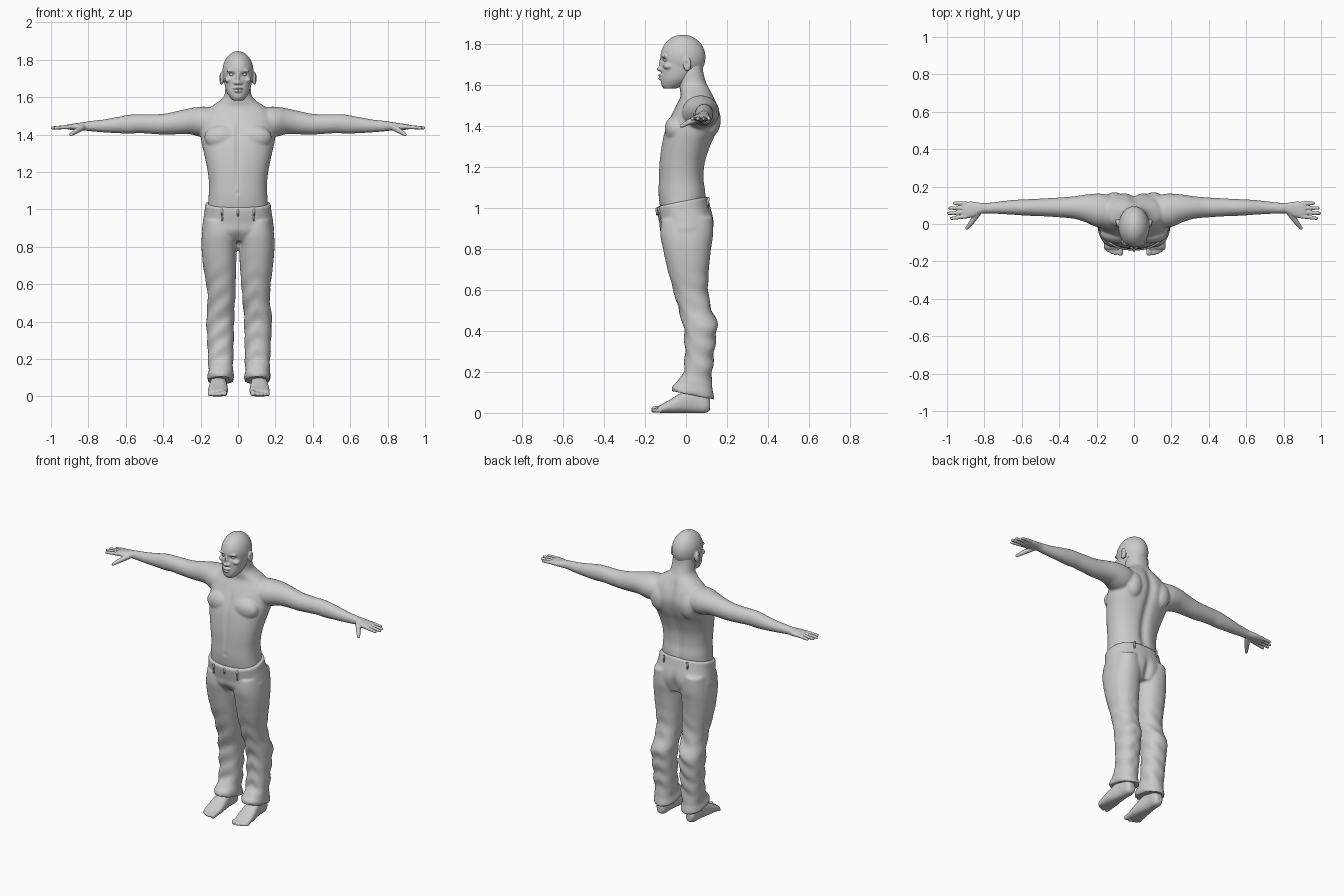
import bpy, bmesh, math
from mathutils import Vector, Matrix

EXP = math.exp


def spline(rows, sub=6):
    """Catmull-Rom through rows of numbers."""
    out, n = [], len(rows)
    for i in range(n - 1):
        a, b, c, d = rows[max(i - 1, 0)], rows[i], rows[i + 1], rows[min(i + 2, n - 1)]
        for k in range(sub):
            t = k / sub
            out.append([0.5 * (2 * q + (r - p) * t + (2 * p - 5 * q + 4 * r - s) * t * t
                               + (3 * q - p - 3 * r + s) * t ** 3) for p, q, r, s in zip(a, b, c, d)])
    return out + [list(rows[-1])]


def loft(bm, axis, rows, side=1, power=2.3, n=48):
    """Closed tube; each row is (station, u0, u1, v0, v1) across the axis."""
    rings = []
    for t, u0, u1, v0, v1 in spline(rows):
        ring = []
        for k in range(n):
            th = 2 * math.pi * k / n
            c, s = math.cos(th), math.sin(th)
            u = (u0 + u1) / 2 + (u1 - u0) / 2 * math.copysign(abs(c) ** (2 / power), c)
            v = (v0 + v1) / 2 + (v1 - v0) / 2 * math.copysign(abs(s) ** (2 / power), s)
            p = [u, v]
            p.insert(axis, t)
            ring.append(bm.verts.new((p[0] * side, p[1], p[2])))
        rings.append(ring)
    for a, b in zip(rings, rings[1:]):
        for k in range(n):
            bm.faces.new((a[k], a[(k + 1) % n], b[(k + 1) % n], b[k]))
    bm.faces.new(rings[0])
    bm.faces.new(rings[-1])


def blob(bm, center, radii, seg=24):
    m = Matrix.Translation(center) @ Matrix.Diagonal((*radii, 1))
    bmesh.ops.create_uvsphere(bm, u_segments=seg, v_segments=seg * 2 // 3, radius=1, matrix=m)


def limb(bm, p, q, r0, r1):
    p, q = Vector(p), Vector(q)
    rot = (q - p).to_track_quat('Z', 'Y').to_matrix().to_4x4()
    bmesh.ops.create_cone(bm, cap_ends=True, segments=12, radius1=r0, radius2=r1,
                          depth=(q - p).length, matrix=Matrix.Translation((p + q) / 2) @ rot)
    blob(bm, p, (r0,) * 3, 12)
    blob(bm, q, (r1,) * 3, 12)


def finish(name, bm, voxel=0, smooth=3, warp=None):
    """Make the object, fuse overlapping pieces, then sculpt with warp."""
    bmesh.ops.recalc_face_normals(bm, faces=bm.faces[:])
    me = bpy.data.meshes.new(name)
    bm.to_mesh(me)
    bm.free()
    ob = bpy.data.objects.new(name, me)
    bpy.context.collection.objects.link(ob)
    if voxel:
        r = ob.modifiers.new("fuse", 'REMESH')
        r.mode, r.voxel_size = 'VOXEL', voxel
        s = ob.modifiers.new("soften", 'SMOOTH')
        s.factor, s.iterations = 0.5, smooth
        dg = bpy.context.evaluated_depsgraph_get()
        me = bpy.data.meshes.new_from_object(ob.evaluated_get(dg))
        ob.modifiers.clear()
        ob.data = me
    if warp:
        for v in me.vertices:
            warp(v.co)
    me.polygons.foreach_set("use_smooth", [True] * len(me.polygons))
    return ob


def ramp(x, a, b):
    t = min(max((x - a) / (b - a), 0), 1)
    return t * t * (3 - 2 * t)


def sym(rows):
    return [(z, -w, w, a, b) for z, w, a, b in rows]


# torso, neck and arms
bm = bmesh.new()
loft(bm, 2, sym([(.94, .15, -.105, .08), (1.0, .16, -.125, .09), (1.07, .157, -.134, .098),
                 (1.14, .155, -.133, .09), (1.22, .165, -.13, .095), (1.30, .182, -.12, .12),
                 (1.37, .197, -.105, .15), (1.44, .2, -.078, .166), (1.50, .19, -.048, .156),
                 (1.545, .15, -.027, .136), (1.58, .098, -.03, .118), (1.61, .073, -.035, .1),
                 (1.66, .067, -.04, .085), (1.72, .06, -.03, .08)]))
for s in (1, -1):
    blob(bm, (s * .088, -.052, 1.385), (.092, .052, .066))   # chest muscle
    blob(bm, (s * .105, .115, 1.43), (.06, .055, .085))      # shoulder blade
    loft(bm, 0, [(.08, -.01, .14, 1.40, 1.535), (.16, -.02, .16, 1.385, 1.548),
                 (.21, -.012, .162, 1.39, 1.548), (.26, .01, .157, 1.403, 1.54),
                 (.32, .028, .148, 1.402, 1.527), (.39, .035, .142, 1.40, 1.512),
                 (.46, .04, .138, 1.404, 1.508), (.53, .043, .134, 1.408, 1.508),
                 (.58, .045, .132, 1.405, 1.506), (.65, .05, .128, 1.408, 1.493),
                 (.72, .054, .12, 1.412, 1.48), (.78, .056, .113, 1.417, 1.474),
                 (.82, .057, .112, 1.421, 1.468)], side=s, power=2)


def sculpt_body(c):
    if c.y > .03:                     # spine furrow
        c.y -= .016 * EXP(-(c.x / .028) ** 2) * ramp(c.z, 1.0, 1.12) * (1 - ramp(c.z, 1.5, 1.62))
    if c.y < -.03 and c.z < 1.5:      # breastbone and navel
        c.y += .008 * EXP(-(c.x / .014) ** 2) * ramp(c.z, 1.05, 1.3) * (1 - ramp(c.z, 1.42, 1.5))
        c.y += .006 * EXP(-(c.x / .007) ** 2 - ((c.z - 1.09) / .008) ** 2)


finish("body", bm, .0075, 2, sculpt_body)

# head: skull, jaw, nose and lips
bm = bmesh.new()
blob(bm, (0, -.015, 1.736), (.083, .11, .110), 48)
loft(bm, 2, sym([(1.583, .028, -.108, -.05), (1.60, .044, -.12, -.01), (1.63, .062, -.122, .03),
                 (1.67, .072, -.12, .06), (1.72, .078, -.12, .08), (1.76, .078, -.117, .082)]), power=2.15)
blob(bm, (0, -.117, 1.703), (.010, .016, .034))
blob(bm, (0, -.129, 1.678), (.014, .014, .011))
blob(bm, (0, -.121, 1.647), (.027, .016, .007))
blob(bm, (0, -.120, 1.633), (.023, .016, .008))
for s in (1, -1):
    blob(bm, (s * .014, -.121, 1.676), (.010, .012, .009))   # nostril
    blob(bm, (s * .033, -.104, 1.741), (.028, .016, .009))   # brow
    blob(bm, (s * .050, -.085, 1.692), (.022, .026, .016))   # cheekbone
    blob(bm, (s * .088, .006, 1.702), (.013, .020, .035))    # ear


def sculpt_head(c):
    ax = abs(c.x)
    if c.y < -.05:                    # eye sockets, mouth line
        c.y += .014 * EXP(-((ax - .033) / .018) ** 2 - ((c.z - 1.721) / .012) ** 2)
        c.y += .006 * EXP(-(c.x / .024) ** 4 - ((c.z - 1.640) / .0035) ** 2)
    if ax > .086:                     # ear hollow
        c.x -= math.copysign(.009, c.x) * EXP(-((c.y - .002) / .008) ** 2 - ((c.z - 1.705) / .016) ** 2)


finish("head", bm, .0045, 3, sculpt_head)

# eyes
for s in (1, -1):
    bm = bmesh.new()
    blob(bm, (s * .033, -.0955, 1.721), (.0135, .0135, .0105))
    finish("eye", bm)

# hands, with four fingers and a thumb
for s in (1, -1):
    bm = bmesh.new()
    loft(bm, 0, [(.78, .06, .109, 1.422, 1.469), (.82, .055, .113, 1.422, 1.467),
                 (.86, .037, .119, 1.423, 1.461), (.90, .031, .118, 1.426, 1.456),
                 (.918, .037, .112, 1.431, 1.451)], side=s)
    for y0, y1, tip in ((.041, .030, .976), (.063, .057, .992), (.086, .085, .984), (.108, .111, .959)):
        limb(bm, (s * .895, y0, 1.442), (s * tip, y1, 1.436), .0115, .0088)
    limb(bm, (s * .835, .058, 1.438), (s * .868, .010, 1.417), .018, .0135)
    limb(bm, (s * .868, .010, 1.417), (s * .893, -.022, 1.4), .0135, .009)
    finish("hand", bm, .0034, 2)

# trousers
bm = bmesh.new()
loft(bm, 2, sym([(.83, .12, -.09, .11), (.88, .188, -.125, .13), (.93, .188, -.13, .136),
                 (.99, .179, -.138, .118), (1.036, .175, -.143, .106)]))
for s in (1, -1):
    loft(bm, 2, [(.95, .03, .18, -.12, .13), (.87, .005, .192, -.125, .132), (.80, .006, .195, -.112, .122),
                 (.70, .010, .187, -.09, .112), (.60, .015, .172, -.062, .108), (.52, .02, .166, -.04, .12),
                 (.45, .025, .172, -.02, .15), (.40, .027, .175, -.01, .15), (.30, .029, .17, -.005, .138),
                 (.2, .031, .166, -.012, .128), (.14, .033, .164, -.045, .127),
                 (.112, .029, .168, -.066, .134), (.085, .028, .169, -.07, .138)], side=s)


def tilt_waist(c):
    c.z += .2 * c.y * ramp(c.z, .88, 1.03)


def sculpt_trousers(c):
    w = 1 - ramp(c.z, .45, .8)
    wave = math.sin(c.z * 62 + abs(c.x - .1) * 40 + c.y * 28 + (1.5 if c.x > 0 else 0))
    c.y += .0035 * w * wave * ramp(c.z, .1, .2)
    c.x += .002 * w * wave + .006 * (1 - ramp(c.z, .4, .75))
    if c.y > .04:                     # seat cleft
        c.y -= .02 * EXP(-(c.x / .022) ** 2 - ((c.z - .875) / .06) ** 2)
    elif c.y < -.04 and c.z > .7:     # fly and crotch crease
        c.y += .012 * EXP(-(c.x / .02) ** 2 - ((c.z - .82) / .06) ** 2)
    c.z -= .2 * (c.y - .04) * (1 - ramp(c.z, .09, .22))   # slanted hem
    tilt_waist(c)


finish("trousers", bm, .0085, 1, sculpt_trousers)

# belt loops and short ties around the waist
bm = bmesh.new()
for x, front, long in ((-.085, -1, 1), (.0, -1, 0), (.085, -1, 1), (-.085, 1, 1), (.085, 1, 1)):
    def at(z, a=.178):
        b = .128 + (.004 if z > 1 else 0)
        return (x, -.012 + front * b * (1 - abs(x / a) ** 2.3) ** (1 / 2.3), z)
    limb(bm, at(1.025), at(.99), .006, .005)
    if long:
        limb(bm, at(.985), at(.955), .0045, .0045)
finish("waist_ties", bm, warp=tilt_waist)

# bare feet with toes
for s in (1, -1):
    bm = bmesh.new()
    loft(bm, 1, [(.118, .087, .125, .014, .06), (.095, .072, .14, 0, .1), (.04, .069, .147, 0, .12),
                 (-.02, .062, .157, 0, .1), (-.08, .058, .164, 0, .064), (-.125, .062, .164, 0, .038),
                 (-.135, .068, .155, .006, .03)], side=s, power=2.5)
    loft(bm, 2, [(.04, .072, .142, .01, .105), (.10, .072, .142, -.01, .1), (.16, .07, .145, .01, .11)], side=s)
    for x, y, r in ((.077, -.155, .016), (.104, -.157, .0115), (.123, -.15, .011),
                    (.140, -.141, .0105), (.155, -.129, .010)):
        limb(bm, (s * x, -.11, .022), (s * x, y, r), r * 1.05, r)

    def place_foot(c):
        c.x += .004
        c.z = max(c.z, 0)
    finish("foot", bm, .0048, 2, place_foot)
